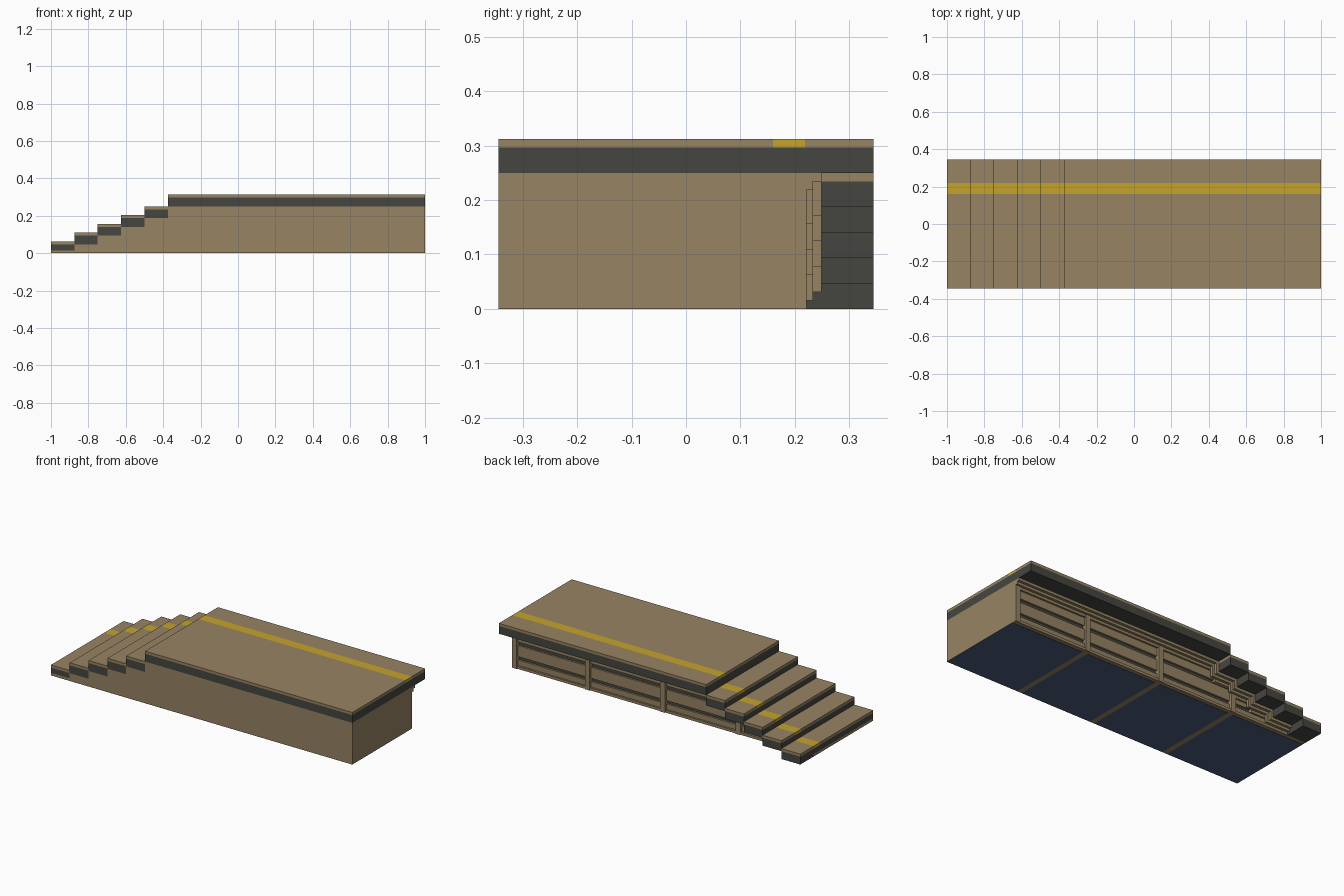
import bpy, bmesh

cube = bpy.data.objects.get("Cube")
if cube:
    bpy.data.objects.remove(cube, do_unlink=True)


def material(name, rgb):
    m = bpy.data.materials.new(name)
    m.use_nodes = True
    m.diffuse_color = (*rgb, 1)
    bsdf = m.node_tree.nodes["Principled BSDF"]
    bsdf.inputs["Base Color"].default_value = (*rgb, 1)
    bsdf.inputs["Roughness"].default_value = 0.9
    return m


TAN = material("tan stone", (0.305, 0.227, 0.125))
DARK = material("dark grey edging", (0.06, 0.06, 0.051))
YELLOW = material("safety yellow", (0.56, 0.37, 0.027))
NAVY = material("navy underside", (0.07, 0.105, 0.20))


def boxes(name, mat, items):
    """One object from boxes given as (x0, x1, y0, y1, z0, z1)."""
    bm = bmesh.new()
    for x0, x1, y0, y1, z0, z1 in items:
        if x1 - x0 < 1e-5 or z1 - z0 < 1e-5:
            continue
        vs = bmesh.ops.create_cube(bm, size=1)["verts"]
        for v in vs:
            v.co = (x1 if v.co.x > 0 else x0,
                    y1 if v.co.y > 0 else y0,
                    z1 if v.co.z > 0 else z0)
    me = bpy.data.meshes.new(name)
    bm.to_mesh(me)
    bm.free()
    ob = bpy.data.objects.new(name, me)
    me.materials.append(mat)
    bpy.context.collection.objects.link(ob)
    return ob


U = 1 / 64                  # basic module
Y = 0.345                   # half depth
BACK = 0.218                # back of the base frame
CORE = 0.196                # back of the solid core
S0, S1 = 0.16, 0.219        # stripe across the walking surface

# Slabs as (x0, x1, underside, top): five treads and the platform
slabs = [(-1 + 0.125 * k, -0.875 + 0.125 * k, 3 * U * k, 3 * U * k + 4 * U)
         for k in range(5)]
slabs.append((-0.375, 1.0, 16 * U, 20 * U))

# Treads and platform: dark edging below a thin cap
for k, (x0, x1, b, t) in enumerate(slabs):
    part = "platform" if k == 5 else f"step_{k + 1}"
    c = t - U
    if k == 0:
        edge = [(x0, x1, -Y, BACK, U, c), (x0, x1, BACK, Y, 0, c)]
    else:
        edge = [(x0, x1, -Y, Y, b, c)]
    boxes(part + "_edging", DARK, edge)
    boxes(part + "_cap", TAN, [(x0, x1, -Y, S0, c, t), (x0, x1, S1, Y, c, t)])
    boxes(part + "_stripe", YELLOW, [(x0, x1, S0, S1, c, t)])

# Undersides that the base fits beneath
segs = [(x0, x1, max(b, U)) for x0, x1, b, t in slabs]
E = 0.001
boxes("base_core", TAN, [(x0, x1, -Y, CORE - 0.004, E, b) for x0, x1, b in segs])
boxes("base_gap_backing", DARK,
      [(x0, x1 - 0.002 * (x1 > 0.9), CORE - 0.004, CORE, E, b) for x0, x1, b in segs])

# Horizontal planks with dark gaps between them
planks = []
for z0, z1 in ((E, 0.048), (0.068, 0.134), (0.156, 0.25)):
    planks += [(x0, x1, CORE, 0.207, z0, min(z1, b))
               for x0, x1, b in segs if b > z0]
boxes("back_planks", TAN, planks)

# Frame: bottom rail, top rails and posts
rails = [(-1, 1, CORE, BACK, 0, U)]
rails += [(x0, x1, CORE, BACK, max(b - 3 * U, U), b) for x0, x1, b in segs]
boxes("back_rails", TAN, rails)
posts = []
for x in (-0.5, 0.0, 0.5, 1 - U):
    top = min(b for x0, x1, b in segs if x0 - 0.02 <= x <= x1 + 0.02)
    posts.append((x - U, x + U, CORE, BACK + 0.004, 0, top))
boxes("back_posts", TAN, posts)
boxes("end_wall", TAN, [(1 - U, 1, CORE - 0.004, BACK, 0, 0.25)])

# Stepped moulding that follows the staircase on the back
for name, d, y1 in (("lower_moulding", 2 * U, BACK + U), ("upper_moulding", U, BACK + 2 * U)):
    items = []
    for k in range(1, 6):
        x0, x1, b = segs[k]
        items.append((x0, min(x1 + d, 1), BACK, y1, b - d, b))
        if k > 1:
            items.append((x0, x0 + d, BACK, y1, segs[k - 1][2] - d, b - d))
    boxes(name, TAN, items)

# Underside panels separated by ribs
ribs = [(x - U, x + U, -Y, CORE, 0, E) for x in (-0.5, 0.0, 0.5)]
boxes("underside_ribs", TAN, ribs)
edges = [-1, -0.5, 0, 0.5, 1]
boxes("underside_panels", NAVY,
      [(a + U * (a > -1), c - U * (c < 1), -Y, CORE - 0.004, 0, E)
       for a, c in zip(edges, edges[1:])])
